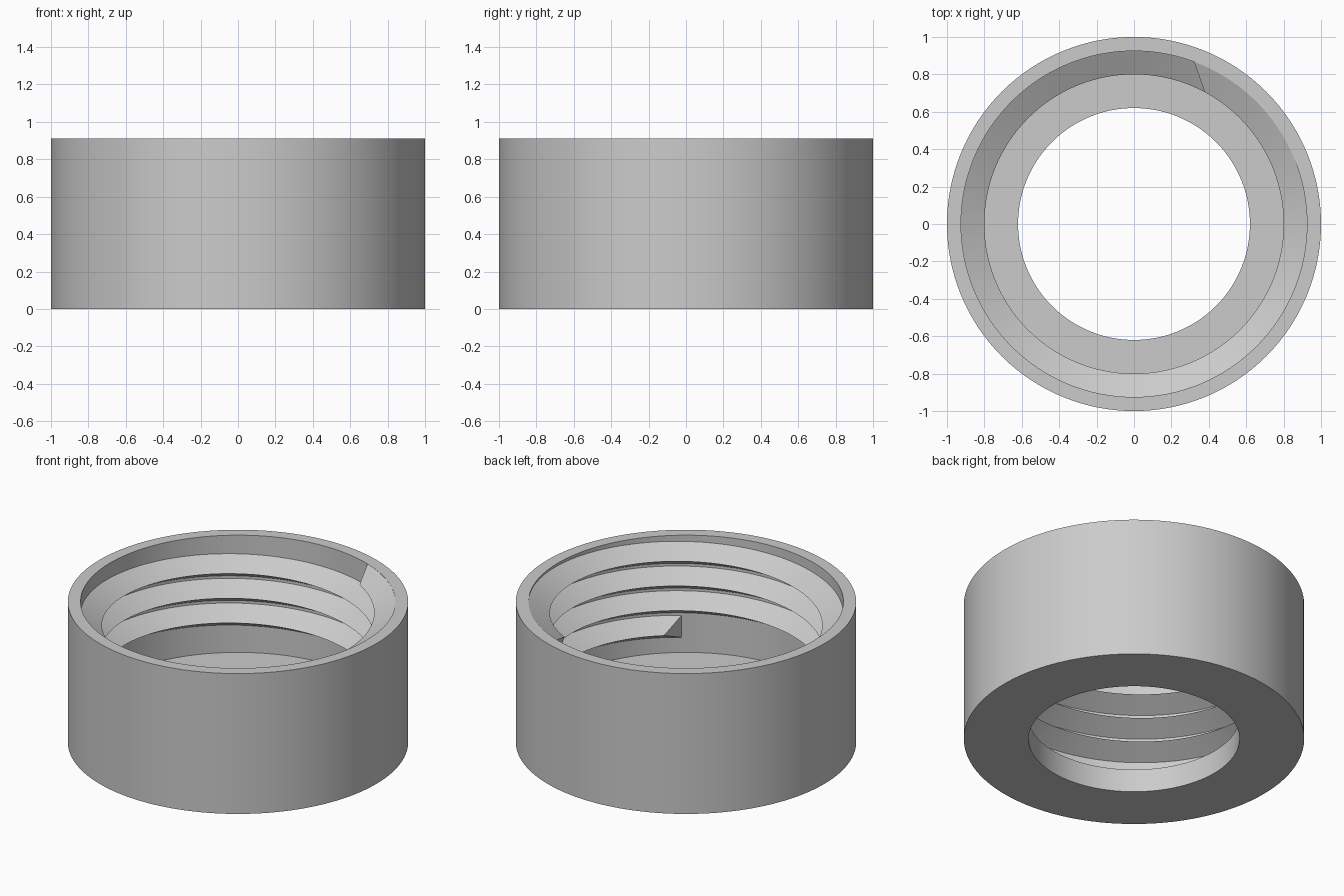
import bpy, bmesh
from math import cos, sin, radians

if "Cube" in bpy.data.objects:
    bpy.data.objects.remove(bpy.data.objects["Cube"])

grey = bpy.data.materials.new("plain_grey")
grey.diffuse_color = (0.6, 0.6, 0.6, 1)
grey.use_nodes = True
grey.node_tree.nodes["Principled BSDF"].inputs["Base Color"].default_value = grey.diffuse_color


def polar(r, deg, z):
    return (r * cos(radians(deg)), r * sin(radians(deg)), z)


def skin(name, sections, closed):
    """Join equal cross-sections into a solid; cap the ends when open."""
    bm = bmesh.new()
    rings = [[bm.verts.new(p) for p in s] for s in sections]
    n = len(rings[0])
    pairs = list(zip(rings, rings[1:]))
    if closed:
        pairs.append((rings[-1], rings[0]))
    else:
        bm.faces.new(rings[0])
        bm.faces.new(rings[-1])
    for a, b in pairs:
        for i in range(n):
            j = (i + 1) % n
            bm.faces.new((a[i], b[i], b[j], a[j]))
    bmesh.ops.recalc_face_normals(bm, faces=bm.faces)
    mesh = bpy.data.meshes.new(name)
    bm.to_mesh(mesh)
    bm.free()
    obj = bpy.data.objects.new(name, mesh)
    bpy.context.collection.objects.link(obj)
    mesh.materials.append(grey)
    bpy.ops.object.select_all(action='DESELECT')
    obj.select_set(True)
    bpy.context.view_layer.objects.active = obj
    bpy.ops.object.shade_smooth_by_angle(angle=radians(30))
    return obj


# Cap body: outer wall, rim, inner wall and floor with a round hole
HEIGHT, BORE = 0.91, 0.925
profile = [(0.62, 0), (1, 0), (1, HEIGHT), (BORE, HEIGHT), (BORE, 0.15), (0.62, 0.15)]
SEG = 128
skin("cap_body", [[polar(r, 360 * i / SEG, z) for r, z in profile] for i in range(SEG)], True)

# Internal thread: triangular ridge on a rising helix with tapered ends
PITCH, HALF, CREST = 0.16, 0.0725, 0.80


def helix_z(deg):
    return 0.32 + PITCH * (deg - 310) / 360


root_start, root_end = 306.5, 69.8 + 1440
crest_start, crest_end = 314.3, 61.8 + 1440
STEPS = 428
sections = []
for i in range(STEPS + 1):
    t = i / STEPS
    root = root_start + (root_end - root_start) * t
    # the crest keeps pace with the root except close to either end
    crest = min(max(root, crest_start), crest_end)
    if crest != root:
        crest += (root - crest) * 0.001
    z = helix_z(root)
    sections.append([polar(BORE + 0.002, root, z - HALF),
                     polar(CREST, crest, helix_z(crest)),
                     polar(BORE + 0.002, root, min(z + HALF, HEIGHT - 0.0005))])
skin("inner_thread", sections, False)
